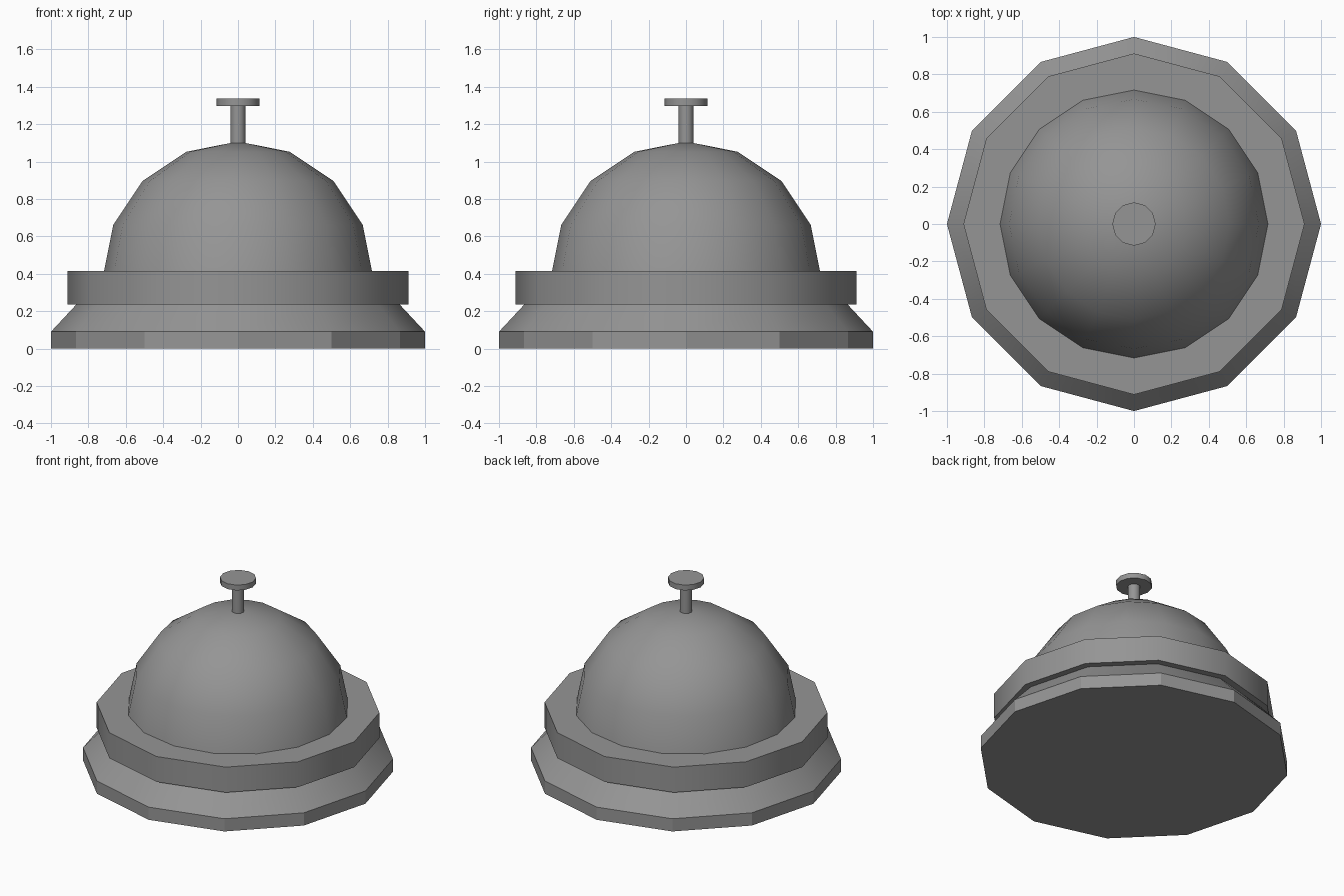
import bpy, bmesh, math

old = bpy.data.objects.get("Cube")
if old:
    bpy.data.objects.remove(old, do_unlink=True)

metal = bpy.data.materials.new("grey metal")
grey = (0.3, 0.3, 0.3, 1)
metal.use_nodes = True
metal.diffuse_color = grey
metal.node_tree.nodes["Principled BSDF"].inputs["Base Color"].default_value = grey


def lathe(name, profile, sides, flat_bands=()):
    """Revolve (radius, z) points around z; ends are capped or drawn to a pole."""
    bm = bmesh.new()
    rings = []
    for r, z in profile:
        if r == 0:
            rings.append([bm.verts.new((0, 0, z))] * sides)
            continue
        turn = [math.tau * i / sides for i in range(sides)]
        rings.append([bm.verts.new((r * math.cos(a), r * math.sin(a), z)) for a in turn])
    for band, (low, high) in enumerate(zip(rings, rings[1:])):
        for i in range(sides):
            j = (i + 1) % sides
            corners = dict.fromkeys((low[i], low[j], high[j], high[i]))
            bm.faces.new(list(corners)).smooth = band not in flat_bands
    for ring in (rings[0], rings[-1]):
        if ring[0] is not ring[1]:
            bm.faces.new(ring)
    bmesh.ops.recalc_face_normals(bm, faces=bm.faces)
    # Keep rims crisp, let the sides shade smoothly
    for e in bm.edges:
        if e.calc_face_angle(0) > math.radians(40):
            e.smooth = False
    mesh = bpy.data.meshes.new(name)
    bm.to_mesh(mesh)
    bm.free()
    mesh.materials.append(metal)
    obj = bpy.data.objects.new(name, mesh)
    bpy.context.collection.objects.link(obj)
    return obj


# Twelve-sided foot with a faceted rim and a sloped upper side
lathe("base", [(1, 0), (1, 0.09), (0.865, 0.235)], 12, flat_bands=(0,))

# Wide collar that holds the bell
lathe("collar", [(0.912, 0.235), (0.912, 0.415)], 12)

# Half-sphere bell
radius, centre = 0.722, 0.385
dome = [(radius * math.cos(k * math.pi / 8), centre + radius * math.sin(k * math.pi / 8))
        for k in range(4)]
lathe("bell_dome", dome + [(0, centre + radius)], 16)

# Plunger and its button
lathe("plunger_rod", [(0.04, 1.05), (0.04, 1.3)], 12)
lathe("plunger_button", [(0.116, 1.298), (0.116, 1.336)], 12)
